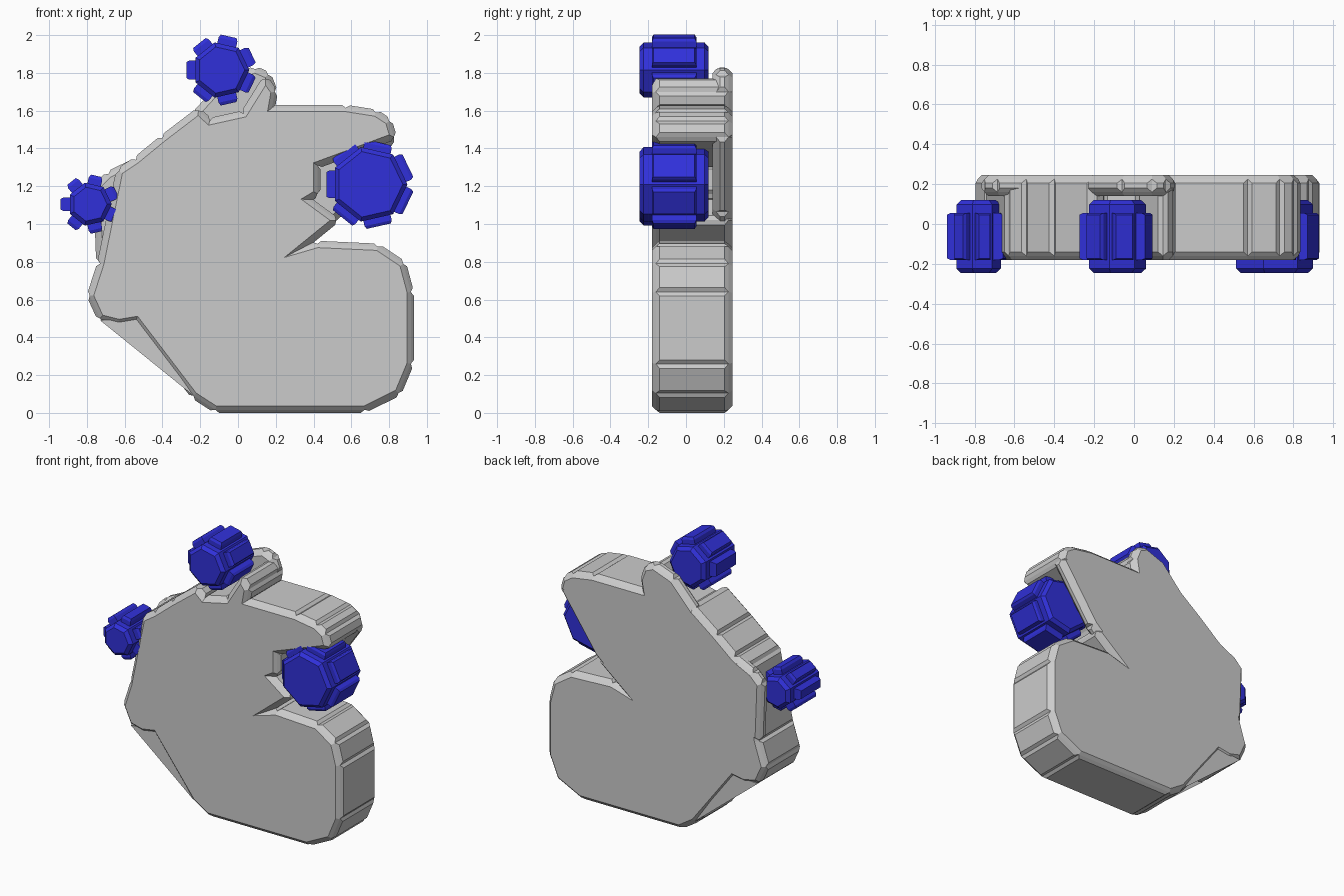
import bpy, bmesh, math

if "Cube" in bpy.data.objects:
    bpy.data.objects.remove(bpy.data.objects["Cube"])

blue = bpy.data.materials.new("blue")
blue.diffuse_color = (0.03, 0.03, 0.7, 1)
blue.use_nodes = True
blue.node_tree.nodes["Principled BSDF"].inputs["Base Color"].default_value = blue.diffuse_color


def finish(bm, name, mat=None):
    bmesh.ops.recalc_face_normals(bm, faces=bm.faces)
    me = bpy.data.meshes.new(name)
    bm.to_mesh(me)
    bm.free()
    ob = bpy.data.objects.new(name, me)
    bpy.context.collection.objects.link(ob)
    if mat:
        me.materials.append(mat)
    return ob


def add_prism(bm, pts, y0, y1, chamfer, inset, raise_by, rim=True):
    """Extrude an x-z outline along y, chamfer the caps and raise a panel on every side."""
    front = [bm.verts.new((x, y0 + chamfer, z)) for x, z in pts]
    back = [bm.verts.new((x, y1 - chamfer, z)) for x, z in pts]
    n = len(pts)
    caps = [bm.faces.new(front), bm.faces.new(back)]
    sides = [bm.faces.new((front[i], front[(i + 1) % n], back[(i + 1) % n], back[i]))
             for i in range(n)]
    bmesh.ops.recalc_face_normals(bm, faces=caps + sides)
    if rim:
        for cap in caps:
            bmesh.ops.inset_region(bm, faces=[cap], thickness=chamfer, depth=chamfer,
                                   use_even_offset=True, use_boundary=True)
    bmesh.ops.inset_individual(bm, faces=sides, thickness=inset, depth=raise_by,
                               use_even_offset=True)
    return sides


def slab(name, pts, y0, y1):
    bm = bmesh.new()
    add_prism(bm, pts, y0, y1, 0.02, 0.02, 0.016)
    return finish(bm, name)


# Main body: full depth, with bites taken out around the three cogs
body = [
    (-0.235, 0.09), (-0.12, 0.016), (0.67, 0.016), (0.85, 0.105), (0.915, 0.26),
    (0.915, 0.64), (0.875, 0.79), (0.74, 0.88), (0.42, 0.895), (0.335, 0.87),   # lower jaw
    (0.52, 1.02), (0.37, 1.13), (0.42, 1.16), (0.42, 1.31), (0.825, 1.46),      # mouth bite
    (0.80, 1.545), (0.73, 1.59), (0.57, 1.615), (0.18, 1.615),                  # upper jaw
    (0.195, 1.70), (0.145, 1.77), (0.03, 1.585), (-0.15, 1.545), (-0.21, 1.60), # top bite
    (-0.40, 1.455), (-0.54, 1.34), (-0.63, 1.28),                               # sloping back
    (-0.73, 0.79), (-0.785, 0.62), (-0.73, 0.50), (-0.63, 0.475), (-0.54, 0.49),
]
slab("body", body, -0.18, 0.245)

# Rear plates showing behind each cog
slab("rear_plate_top", [(0.10, 1.50), (0.195, 1.70), (0.16, 1.79), (0.09, 1.82),
                        (-0.06, 1.765), (-0.23, 1.58), (-0.20, 1.48)], 0.14, 0.245)
slab("rear_plate_mouth", [(0.335, 0.875), (0.55, 1.065), (0.825, 1.46), (0.75, 1.53),
                          (0.32, 1.36), (0.25, 0.95)], 0.14, 0.245)
slab("rear_plate_left", [(-0.55, 1.33), (-0.685, 1.265), (-0.75, 1.2), (-0.735, 0.80),
                         (-0.60, 0.78)], 0.14, 0.245)

# Thin webs closing the lower left notch on front and back
for name, y in (("front_web", -0.165), ("rear_web", 0.225)):
    bm = bmesh.new()
    add_prism(bm, [(-0.73, 0.49), (-0.235, 0.09), (-0.52, 0.50)], y, y + 0.01, 0, 0.001, 0, False)
    finish(bm, name)


# Cogs: heptagonal core with one chamfered tooth per side
def cog(name, cx, cz, apothem, outer):
    bm = bmesh.new()
    r = apothem / math.cos(math.pi / 7)
    pts = [(cx + r * math.cos(a), cz + r * math.sin(a))
           for a in (2 * math.pi * i / 7 for i in range(7))]
    sides = add_prism(bm, pts, -0.246, 0.12, 0.022, 0.014, 0.0)
    for f in sides:
        n = f.normal.copy()
        c = f.calc_center_median()
        for v in f.verts:                       # shorten tooth base along the axle
            v.co.y = c.y + (v.co.y - c.y) * 0.80
        rise = outer - apothem
        ext = bmesh.ops.extrude_discrete_faces(bm, faces=[f])["faces"][0]
        bmesh.ops.translate(bm, verts=ext.verts, vec=n * rise * 0.65)
        bmesh.ops.inset_individual(bm, faces=[ext], thickness=0.012, depth=rise * 0.35)
    return finish(bm, name, blue)


cog("top_cog", -0.09, 1.815, 0.135, 0.183)
cog("mouth_cog", 0.695, 1.21, 0.182, 0.227)
cog("left_cog", -0.785, 1.105, 0.105, 0.154)
